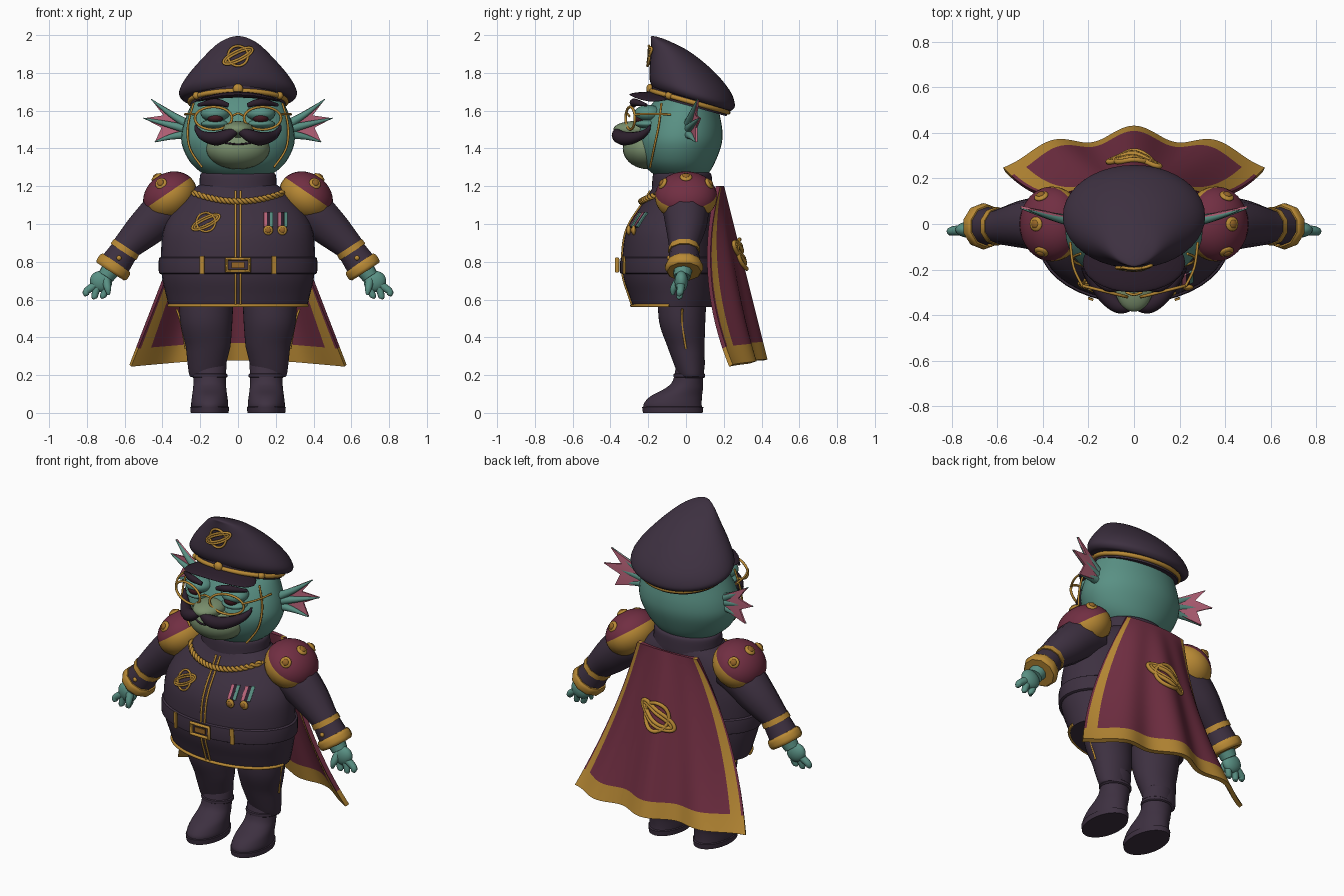
import bpy, bmesh, math
from math import sin, cos, pi
from mathutils import Vector, Matrix, Euler
from mathutils.bvhtree import BVHTree

cube = bpy.data.objects.get("Cube")
if cube:
    bpy.data.objects.remove(cube)


def material(name, *rgb):
    m = bpy.data.materials.new(name)
    m.use_nodes = True
    m.diffuse_color = (*rgb, 1)
    m.node_tree.nodes["Principled BSDF"].inputs["Base Color"].default_value = (*rgb, 1)
    return m


CLOTH = material("dark plum cloth", .047, .030, .052)
HAIR = material("dark hair", .026, .014, .026)
RED = material("burgundy", .165, .028, .055)
GOLD = material("gold", .48, .25, .035)
BRASS = material("old brass", .30, .13, .02)
SKIN = material("teal skin", .10, .28, .23)
PALE = material("pale green skin", .19, .27, .15)
PINK = material("fin pink", .50, .13, .20)
EYE = material("dark red eye", .06, .012, .018)
made = []


def add(name, data, *mats):
    ob = bpy.data.objects.new(name, data)
    bpy.context.collection.objects.link(ob)
    for m in mats:
        data.materials.append(m)
    made.append(ob)
    return ob


def dense(rows, n=5):
    """Smooth interpolation through rows of numbers."""
    out = []
    for i in range(len(rows) - 1):
        a, b, c, d = (rows[max(i - 1, 0)], rows[i], rows[i + 1], rows[min(i + 2, len(rows) - 1)])
        for k in range(n):
            t = k / n
            out.append([q + .5 * t * (r - p + t * (2*p - 5*q + 4*r - s + t * (3*(q - r) + s - p)))
                        for p, q, r, s in zip(a, b, c, d)])
    return out + [list(rows[-1])]


def from_bmesh(name, bm, *mats):
    bmesh.ops.recalc_face_normals(bm, faces=bm.faces)
    me = bpy.data.meshes.new(name)
    bm.to_mesh(me)
    bm.free()
    return add(name, me, *mats)


def loft(name, rings, mat, cx=0, slope=0, n=5, seg=40):
    """Rings are (z, centre y, x radius, y radius, optional x shift)."""
    bm = bmesh.new()
    loops = []
    for z, cy, rx, ry, *dx in dense(rings, n):
        x0 = cx + (math.copysign(dx[0], cx) if dx else 0)
        loops.append([bm.verts.new((x0 + rx * cos(a), cy + ry * sin(a), z - slope * ry * sin(a)))
                      for a in (2 * pi * k / seg for k in range(seg))])
    for lo, hi in zip(loops, loops[1:]):
        for k in range(seg):
            bm.faces.new((lo[k], lo[(k+1) % seg], hi[(k+1) % seg], hi[k]))
    bm.faces.new(loops[0])
    bm.faces.new(loops[-1])
    return from_bmesh(name, bm, mat)


def tube(name, pts, r, mat, cyclic=False, n=5):
    """Round tube; an optional fourth value per point is its own radius."""
    rows = pts if cyclic or n == 1 else dense(pts, n)
    cu = bpy.data.curves.new(name, 'CURVE')
    cu.dimensions, cu.bevel_depth, cu.bevel_resolution, cu.use_fill_caps = '3D', 1, 3, True
    sp = cu.splines.new('POLY')
    sp.points.add(len(rows) - 1)
    sp.use_cyclic_u = cyclic
    for p, row in zip(sp.points, rows):
        p.co = (*row[:3], 1)
        p.radius = row[3] if len(row) > 3 else r
    return add(name, cu, mat)


def ball(name, loc, radii, mat, rot=(0, 0, 0), top=None, cut=.2):
    bm = bmesh.new()
    bmesh.ops.create_uvsphere(bm, u_segments=28, v_segments=18, radius=1)
    if top:
        for f in bm.faces:
            f.material_index = int(f.calc_center_median().z > cut)
    bm.transform(Matrix.LocRotScale(Vector(loc), Euler(rot), Vector(radii)))
    return from_bmesh(name, bm, *([mat, top] if top else [mat]))


def surface(ob, side=-1):
    """Function giving the y of the front (-1) or back (+1) skin at x, z."""
    me = ob.data
    tree = BVHTree.FromPolygons([v.co for v in me.vertices], [p.vertices for p in me.polygons])

    def find(x, z):
        hit = tree.ray_cast(Vector((x, 2 * side, z)), Vector((0, -side, 0)))[0]
        return hit.y if hit else side * .1
    return find


def ellipse(cx, cz, rx, rz, turn=0, n=48):
    for k in range(n):
        a = 2 * pi * k / n
        x, z = rx * cos(a), rz * sin(a)
        yield cx + x * cos(turn) - z * sin(turn), cz + x * sin(turn) + z * cos(turn)


def emblem(name, x, z, size, y_at, lift, r):
    shapes = {"planet": (.62, .62, 0), "orbit": (1, .32, .45), "inner_orbit": (.85, .18, .45)}
    for part, (a, b, t) in shapes.items():
        tube(f"{name}_{part}", [(px, y_at(px, pz) + lift, pz)
             for px, pz in ellipse(x, z, a * size, b * size, t)], r, GOLD, True)


def plate(name, x0, x1, z0, z1, y_at, lift, mat):
    bm = bmesh.new()
    bm.faces.new([bm.verts.new((x, y_at(x, z) - lift, z))
                  for x, z in ((x0, z0), (x1, z0), (x1, z1), (x0, z1))])
    ob = from_bmesh(name, bm, mat)
    ob.modifiers.new("thick", 'SOLIDIFY').thickness = .009
    ob.modifiers["thick"].offset = 0


# Jacket, collar and belt
torso = loft("jacket", [(.56, -.06, .365, .22), (.62, -.065, .38, .235), (.74, -.08, .405, .255),
             (.9, -.08, .405, .25), (1.0, -.07, .385, .23), (1.1, -.042, .33, .193),
             (1.17, -.025, .26, .165), (1.21, -.02, .2, .15)], CLOTH)
loft("collar", [(1.17, -.02, .215, .16), (1.2, -.02, .205, .16), (1.26, -.02, .2, .155),
     (1.275, -.02, .18, .14)], CLOTH)
loft("belt", [(.735, -.08, .4, .25), (.74, -.08, .418, .268), (.78, -.08, .42, .269),
     (.82, -.08, .418, .266), (.826, -.08, .4, .25)], CLOTH, n=2)
chest = surface(torso)
for s in (-1, 1):
    tube("placket_trim", [(s * .013, chest(s * .013, z) - .003, z)
         for z in (.575 + k * .03 for k in range(21))], .006, GOLD)
    plate("belt_loop", s * .19 - .011, s * .19 + .011, .735, .83, chest, .024, GOLD)
tube("jacket_hem_trim", [(.368 * sin(a), -.062 - .225 * cos(a), .568)
     for a in (-1.45 + k * .1 for k in range(30))], .009, GOLD)
tube("belt_buckle", [(x, -.365, z) for x, z in ((-.06, .75), (.06, .75), (.06, .815), (-.06, .815))],
     .012, GOLD, True)
plate("buckle_core", -.035, .035, .768, .798, lambda x, z: -.36, .005, BRASS)
rope = [(x, chest(x, 1.12 + .8 * x * x) - .014, 1.12 + .8 * x * x)
        for x in (-.24 + k * .004 for k in range(121))]
for ph in (0, pi):
    tube("chest_rope", [(x, y + .009 * cos(k * .55 + ph), z + .009 * sin(k * .55 + ph))
         for k, (x, y, z) in enumerate(rope)], .009, GOLD, n=1)
emblem("chest_emblem", -.17, 1.01, .08, chest, -.005, .006)

# Medals
for x in (.16, .235):
    for k, m in enumerate((PINK, HAIR, SKIN)):
        plate("medal_ribbon", x - .024 + k * .016, x - .008 + k * .016, .985, 1.06, chest, .007, m)
    ball("medal_disc", (x, chest(x, .967) - .01, .967), (.026, .012, .026), GOLD)
    ball("medal_core", (x, chest(x, .967) - .018, .967), (.015, .008, .015), BRASS)

# Cape: wavy sheet with gold bands by position
bm = bmesh.new()
NU, NV = 80, 40
grid = []
for j in range(NV + 1):
    v = j / NV
    row = []
    for i in range(NU + 1):
        u = 2 * i / NU - 1
        mid, edge = .19 + .2 * v, .17 - .24 * v + .32 * v * v
        y = mid + (edge - mid) * u * u + .03 * v * cos(2 * pi * u / .65) * (1 - .6 * u * u)
        row.append(bm.verts.new((u * (.2 + .37 * v), y, 1.2 - .92 * v - .03 * v * u * u)))
    grid.append(row)
for j in range(NV):
    for i in range(NU):
        f = bm.faces.new((grid[j][i], grid[j][i+1], grid[j+1][i+1], grid[j+1][i]))
        u, v = abs(2 * (i + .5) / NU - 1), (j + .5) / NV
        f.material_index = int(v > .91 or .87 < u < .97)
cape = from_bmesh("cape", bm, RED, GOLD)
emblem("cape_emblem", 0, .84, .125, surface(cape, 1), .022, .011)
sol = cape.modifiers.new("thick", 'SOLIDIFY')
sol.thickness, sol.offset = .024, 0

# Head and muzzle
loft("head", [(1.24, -.02, .12, .1), (1.27, -.03, .19, .15), (1.33, -.04, .255, .195),
     (1.42, -.037, .297, .225), (1.5, -.03, .295, .222), (1.6, -.015, .262, .19),
     (1.67, .01, .22, .16), (1.69, .01, .15, .12)], SKIN)
ball("muzzle", (0, -.2, 1.4), (.17, .135, .11), PALE)
ball("snout", (0, -.27, 1.5), (.085, .115, .045), PALE)
tube("mouth_line", [(-.07, -.318, 1.43), (0, -.342, 1.422), (.07, -.318, 1.43)], .005, HAIR)
tube("glasses_bridge", [(-.035, -.3, 1.57), (0, -.31, 1.585), (.035, -.3, 1.57)], .006, GOLD)
for s in (-1, 1):
    ball("eye", (s * .12, -.235, 1.563), (.043, .04, .032), EYE)
    ball("eyelid", (s * .12, -.2, 1.585), (.078, .075, .045), SKIN)
    ball("lower_lid", (s * .12, -.2, 1.53), (.075, .07, .025), SKIN)
    tube("eyebrow", [(s * .05, -.275, 1.628, .012), (s * .12, -.275, 1.645, .02),
         (s * .21, -.21, 1.63, .008)], 0, HAIR)
    tube("moustache", [(0, -.36, 1.5, .014), (s * .06, -.36, 1.468, .034), (s * .12, -.32, 1.452, .036),
         (s * .18, -.25, 1.465, .026), (s * .215, -.205, 1.495, .014), (s * .225, -.19, 1.525, .004)],
         0, HAIR)
    tube("glasses_rim", [(x, -.295 + .25 * (x - s * .13) * s, z)
         for x, z in ellipse(s * .13, 1.56, .098, .06)], .007, GOLD, True)
    tube("glasses_arm", [(s * .225, -.275, 1.58), (s * .265, -.19, 1.583), (s * .28, -.08, 1.58)],
         .006, GOLD)
    tube("chin_strap", [(s * .235, -.13, 1.64), (s * .265, -.145, 1.52), (s * .255, -.17, 1.4),
         (s * .19, -.19, 1.3)], .006, GOLD)
    # Ear fin
    root = (s * .26, .015, 1.5)
    tips = [(s * .46, .06, 1.66), (s * .5, .07, 1.56), (s * .44, .05, 1.435)]
    bm = bmesh.new()
    web = [(s * .25, .015, 1.54), tips[0], (s * .395, .05, 1.575), tips[1],
           (s * .405, .05, 1.51), tips[2], (s * .25, .015, 1.47)]
    vs, hub = [bm.verts.new(p) for p in web], bm.verts.new(root)
    for a, b in zip(vs, vs[1:]):
        bm.faces.new((hub, a, b))
    fin = from_bmesh("ear_fin", bm, PINK)
    fin.modifiers.new("thick", 'SOLIDIFY').thickness = .01
    for k, (x, y, z) in enumerate(tips):
        tube("fin_rib", [(root[0], .01, 1.525 - .025 * k, .026),
             ((root[0] + x) / 2, y / 2 + .003, (1.51 - .01 * k + z) / 2, .016), (x, y, z, .003)], 0, SKIN)

# Peaked cap
cap = loft("cap_crown", [(1.66, .03, .25, .19), (1.664, .032, .295, .21), (1.7, .033, .312, .226),
           (1.77, .02, .275, .212), (1.86, -.02, .2, .165), (1.94, -.08, .12, .105),
           (1.975, -.125, .06, .06), (1.987, -.14, .02, .02)], CLOTH, slope=.3)
loft("cap_band", [(1.625, .02, .25, .195), (1.65, .02, .255, .2), (1.68, .02, .255, .2)], CLOTH, slope=.28)
tube("cap_cord", [(x, y, 1.648 - .28 * (y - .02)) for x, y in ellipse(0, .02, .256, .203)], .013, GOLD, True)
visor = ball("cap_visor", (0, -.17, 1.685), (.225, .13, .016), HAIR)
for v in visor.data.vertices:
    v.co.z -= .7 * v.co.x ** 2
emblem("cap_emblem", 0, 1.89, .085, surface(cap), -.012, .007)
ball("cap_button", (0, -.19, 1.715), (.027, .02, .027), GOLD)

for s in (-1, 1):
    ball("cap_side_button", (s * .22, -.09, 1.68), (.02, .02, .02), GOLD)

    # Arm, cuff and hand
    tube("sleeve", [(s * .28, 0, 1.1, .105), (s * .38, 0, 1.07, .12), (s * .48, 0, .985, .108),
         (s * .58, -.01, .89, .082), (s * .605, -.01, .86, .076)], 0, CLOTH)
    tube("cuff", [(s * .59, -.01, .875, .076), (s * .665, -.01, .765, .088)], 0, CLOTH)
    tube("cuff_upper_trim", [(s * .59, -.01, .878, .083), (s * .607, -.01, .852, .085)], 0, GOLD)
    tube("cuff_lower_trim", [(s * .643, -.01, .795, .092), (s * .652, -.01, .782, .1),
         (s * .668, -.01, .76, .1), (s * .676, -.01, .748, .09)], 0, GOLD)
    ball("cuff_button", (s * .63, -.09, .82), (.013, .012, .013), GOLD)
    tube("wrist", [(s * .66, -.015, .78, .055), (s * .7, -.02, .72, .045)], 0, SKIN)
    ball("palm", (s * .725, -.025, .695), (.06, .035, .055), SKIN, (0, s * -.5, 0))
    for x, z in ((.715, .605), (.76, .602), (.805, .618)):
        tube("finger", [(s * .72, -.025, .7, .025), (s * (x - .01), -.03, .65, .02),
             (s * x, -.035, z + .01, .016), (s * x, -.035, z, .006)], 0, SKIN)
    tube("thumb", [(s * .7, -.03, .71, .025), (s * .69, -.065, .66, .019), (s * .685, -.07, .625, .008)],
         0, SKIN)

    # Epaulette
    place = Matrix.LocRotScale(Vector((s * .36, 0, 1.145)), Euler((0, s * .6, 0)), Vector((.15, .165, .125)))
    ball("epaulette", place.translation, place.to_scale(), GOLD, place.to_euler(), RED, .25)
    for side in (-1, 0, 1):
        p = place @ Vector((0, .74 * side, .67 if side else 1))
        turn = (p - place.translation).to_track_quat('Z', 'Y').to_euler()
        ball("epaulette_button", p, (.032, .032, .013), GOLD, turn)
        ball("epaulette_button_core", p + (p - place.translation) * .07, (.018, .018, .009), BRASS, turn)

    # Leg and boot
    loft("trouser_leg", [(.19, .03, .08, .06, -.01), (.21, .025, .092, .07, -.01), (.35, .0, .118, .098, 0),
         (.48, -.02, .138, .122, .01), (.64, -.02, .145, .13, .01)], CLOTH, cx=s * .158)
    tube("trouser_stripe", [(s * .325, -.02, .55), (s * .3, -.02, .47), (s * .277, 0, .34)], .006, GOLD)
    loft("boot", [(.02, -.07, .097, .155), (.05, -.07, .098, .153), (.09, -.05, .093, .135),
         (.13, -.01, .088, .1), (.17, .01, .086, .08), (.26, .025, .088, .075), (.28, .03, .08, .07)],
         CLOTH, cx=s * .15)
    loft("boot_cuff", [(.185, .018, .085, .075), (.19, .018, .093, .083), (.205, .018, .093, .083),
         (.21, .018, .085, .075)], CLOTH, cx=s * .15, n=2)
    loft("boot_sole", [(0, -.07, .1, .158), (.03, -.07, .103, .162), (.035, -.07, .095, .15)],
         CLOTH, cx=s * .15, n=1)

# Turn tubes into meshes and shade everything smooth
bpy.ops.object.select_all(action='DESELECT')
for ob in made:
    ob.select_set(True)
bpy.context.view_layer.objects.active = next(o for o in made if o.type == 'CURVE')
bpy.ops.object.convert(target='MESH')
bpy.ops.object.shade_smooth_by_angle(angle=math.radians(40))
